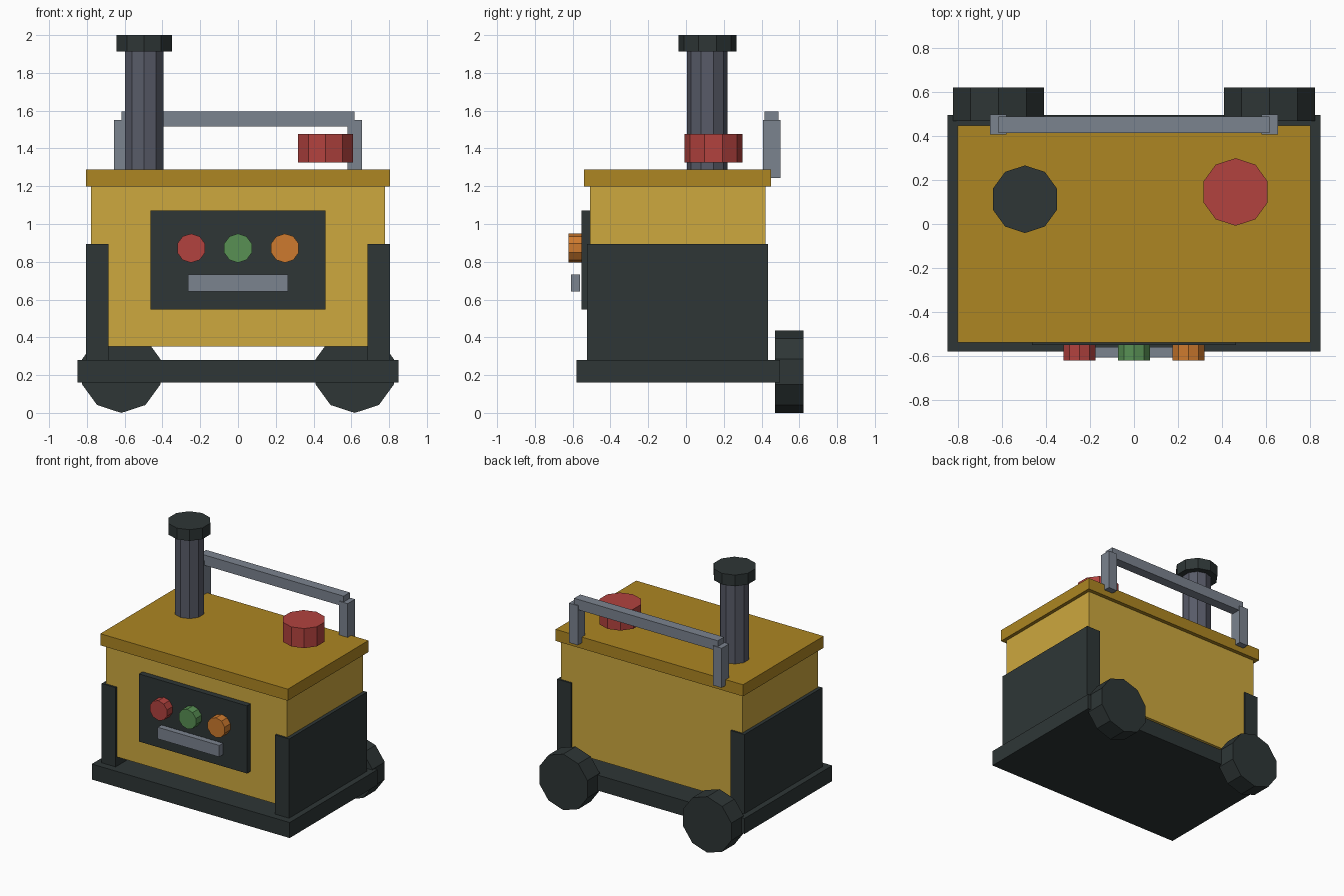
import bpy, bmesh, math
from mathutils import Vector, Matrix

if "Cube" in bpy.data.objects:
    bpy.data.objects.remove(bpy.data.objects["Cube"])


def material(name, rgb):
    lin = [(c / 255 / 12.92) if c < 10 else ((c / 255 + 0.055) / 1.055) ** 2.4 for c in rgb]
    m = bpy.data.materials.new(name)
    m.diffuse_color = (*lin, 1)
    m.use_nodes = True
    m.node_tree.nodes["Principled BSDF"].inputs["Base Color"].default_value = m.diffuse_color
    return m


YELLOW = material("body yellow", (205, 168, 62))
OCHRE = material("lid ochre", (173, 134, 34))
DARK = material("dark charcoal", (46, 54, 54))
STEEL = material("light steel", (123, 131, 143))
PIPE = material("pipe grey", (88, 91, 104))
RED = material("red", (178, 66, 62))
GREEN = material("green", (88, 144, 84))
ORANGE = material("orange", (205, 122, 46))


def finish(name, bm, mat):
    bmesh.ops.recalc_face_normals(bm, faces=bm.faces)
    me = bpy.data.meshes.new(name)
    bm.to_mesh(me)
    bm.free()
    me.materials.append(mat)
    ob = bpy.data.objects.new(name, me)
    bpy.context.collection.objects.link(ob)
    return ob


def box(name, x, y, z, mat):
    """Box from (min, max) ranges."""
    bm = bmesh.new()
    bmesh.ops.create_cube(bm, size=1)
    for v in bm.verts:
        v.co = Vector([(r[0] + r[1]) / 2 + c * (r[1] - r[0]) for r, c in zip((x, y, z), v.co)])
    return finish(name, bm, mat)


def decagon(name, axis, centre, radius, span, mat):
    """Ten-sided prism along z or y, with a corner pointing along y or z."""
    bm = bmesh.new()
    ring = []
    for i in range(10):
        a = math.pi / 2 + i * math.tau / 10
        u, w = centre[0] + radius * math.cos(a), centre[1] + radius * math.sin(a)
        ring.append(bm.verts.new((u, w, span[0]) if axis == 'z' else (u, span[0], w)))
    face = bm.faces.new(ring)
    top = bmesh.ops.extrude_face_region(bm, geom=[face], use_keep_orig=True)
    d = span[1] - span[0]
    bmesh.ops.translate(bm, vec=(0, 0, d) if axis == 'z' else (0, d, 0),
                        verts=[g for g in top["geom"] if isinstance(g, bmesh.types.BMVert)])
    return finish(name, bm, mat)


# Main housing
box("base_plate", (-0.85, 0.85), (-0.58, 0.497), (0.16, 0.28), DARK)
box("body", (-0.778, 0.778), (-0.508, 0.42), (0.352, 1.21), YELLOW)
box("lid", (-0.805, 0.805), (-0.539, 0.45), (1.198, 1.288), OCHRE)

# Control panel with buttons and slot bar
box("control_panel", (-0.464, 0.464), (-0.552, -0.49), (0.547, 1.072), DARK)
for name, x, mat in (("red", -0.248, RED), ("green", 0, GREEN), ("orange", 0.248, ORANGE)):
    decagon(name + "_button", 'y', (x, 0.872), 0.077, (-0.622, -0.545), mat)
box("panel_bar", (-0.264, 0.264), (-0.608, -0.561), (0.643, 0.733), STEEL)

# Mirrored pairs: side guards, handle posts, rear wheels
for side, s in (("left", -1), ("right", 1)):
    box(side + "_side_guard", sorted((s * 0.685, s * 0.805)), (-0.523, 0.433), (0.27, 0.895), DARK)
    box(side + "_handle_post", sorted((s * 0.58, s * 0.656)), (0.408, 0.499), (1.243, 1.55), STEEL)
    decagon(side + "_wheel", 'y', (s * 0.618, 0.2175), 0.2175, (0.47, 0.622), DARK)
box("handle_bar", (-0.617, 0.617), (0.415, 0.491), (1.515, 1.595), STEEL)

# Exhaust stack and top knob
decagon("exhaust_pipe", 'z', (-0.497, 0.113), 0.107, (1.26, 1.93), PIPE)
decagon("exhaust_cap", 'z', (-0.497, 0.113), 0.154, (1.913, 2.0), DARK)
decagon("top_knob", 'z', (0.463, 0.146), 0.154, (1.325, 1.477), RED)
